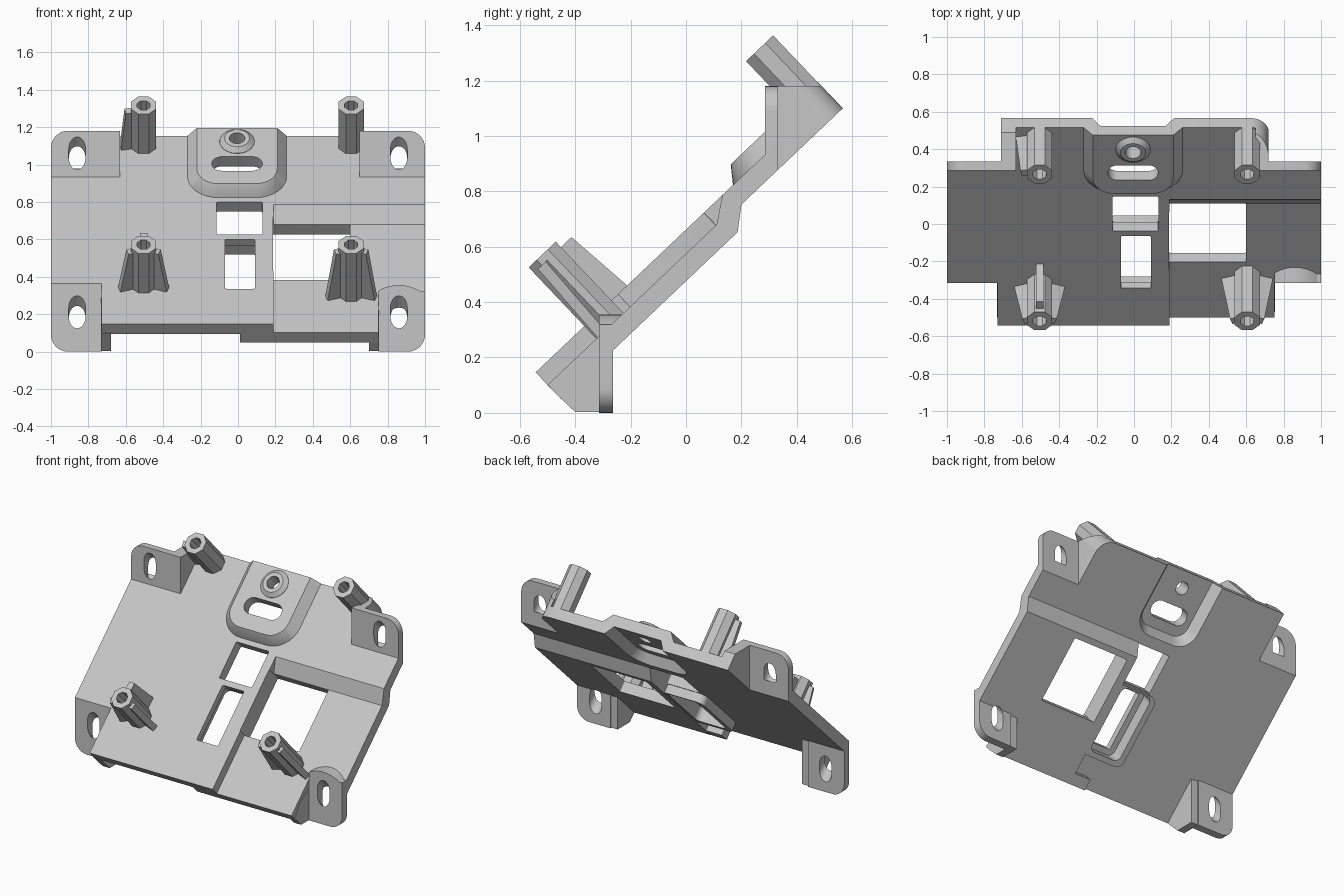
import bpy, bmesh
from math import radians, sin, cos, pi, sqrt
from mathutils import Matrix, Vector

cube = bpy.data.objects.get("Cube")
if cube:
    bpy.data.objects.remove(cube)

grey = bpy.data.materials.new("light grey plastic")
grey.use_nodes = True
COL = (0.56, 0.56, 0.56, 1)
grey.diffuse_color = COL
grey.node_tree.nodes["Principled BSDF"].inputs["Base Color"].default_value = COL

FLAT = Matrix()
TILT = Matrix.Rotation(radians(43.5), 4, 'X')   # local y runs up the slope, z out of it
BACK, FRONT, DROP, TOP, LOW = 0.408, 0.48, 0.063, 1.168, -0.293
MID = -0.005


def loft(name, rings, frame=FLAT):
    """Closed solid through rings of matching 3D points."""
    bm = bmesh.new()
    loops = [[bm.verts.new(frame @ Vector(p)) for p in ring] for ring in rings]
    n = len(loops[0])
    for a, b in zip(loops, loops[1:]):
        for i in range(n):
            j = (i + 1) % n
            bm.faces.new((a[i], a[j], b[j], b[i]))
    bm.faces.new(loops[0])
    bm.faces.new(loops[-1])
    bmesh.ops.recalc_face_normals(bm, faces=bm.faces)
    mesh = bpy.data.meshes.new(name)
    bm.to_mesh(mesh)
    bm.free()
    mesh.materials.append(grey)
    obj = bpy.data.objects.new(name, mesh)
    bpy.context.collection.objects.link(obj)
    return obj


def place(p, t, axis):
    return {'x': (t, p[0], p[1]), 'y': (p[0], t, p[1]), 'z': (p[0], p[1], t)}[axis]


def prism(name, pts, a, b, axis, frame=FLAT):
    return loft(name, [[place(p, t, axis) for p in pts] for t in (a, b)], frame)


def rect(x0, x1, y0, y1, radii=(0, 0, 0, 0)):
    """Rectangle with a radius per corner, anticlockwise from lower left."""
    pts = []
    corners = [(x0, y0, 1, 1), (x1, y0, -1, 1), (x1, y1, -1, -1), (x0, y1, 1, -1)]
    for k, ((x, y, sx, sy), r) in enumerate(zip(corners, radii)):
        if not r:
            pts.append((x, y))
            continue
        for i in range(9):
            a = pi + k * pi / 2 + i * pi / 16
            pts.append((x + sx * r + r * cos(a), y + sy * r + r * sin(a)))
    return pts


def circle(x, y, r, n=32):
    return [(x + r * cos(2 * pi * (i + .5) / n), y + r * sin(2 * pi * (i + .5) / n)) for i in range(n)]


def combine(obj, tool, op='DIFFERENCE', keep=False):
    mod = obj.modifiers.new("bool", 'BOOLEAN')
    mod.operation, mod.solver, mod.object = op, 'EXACT', tool
    bpy.context.view_layer.objects.active = obj
    bpy.ops.object.modifier_apply(modifier=mod.name)
    if not keep:
        bpy.data.objects.remove(tool)


def add(obj, tool):
    combine(obj, tool, 'UNION')


# Sloping plate, oversize until trimmed, with its left half stepped backwards
plate = prism("mounting_plate", rect(LOW - .1, TOP + .1, BACK, FRONT), -1.1, 1.1, 'x', TILT)
step_back = [(LOW - .2, BACK - DROP), (.584, BACK - DROP), (.7, .437), (LOW - .2, .437)]
add(plate, prism("step_back", step_back, 0.13, 1.2, 'x', TILT))
step_front = [(LOW - .3, FRONT - DROP), (.548, FRONT - DROP), (.6815, FRONT + DROP / 2), (LOW - .3, FRONT + DROP / 2)]
combine(plate, prism("step_front", step_front, 0.19, 1.3, 'x', TILT))

# Rim, pocket and foot strip behind the narrow window
add(plate, prism("window_rim", rect(-.15, .16, -.09, .395, (.05, 0, 0, .05)), .35, .43, 'z', TILT))
combine(plate, prism("pocket", rect(-.11, .115, -.055, .385, (.04,) * 4), .3, .436, 'z', TILT))
add(plate, prism("foot_strip", rect(0.01, 0.16, LOW - .25, -.22), BACK - DROP + .001, .43, 'z', TILT))


# Raised centre pad: a rounded, tapered shell open at the top edge
def pad_ring(w, low, r, z, top):
    return [(x, y, z) for x, y in rect(MID - w, MID + w, low, top, (r, r, 0, 0))]


add(plate, loft("pad", [pad_ring(.27, .685, .17, .46, TOP + .05), pad_ring(.265, .69, .165, FRONT + .001, TOP + .05),
                        pad_ring(.215, .735, .115, .54, TOP + .05)], TILT))
combine(plate, loft("pad_hollow", [pad_ring(.24, .705, .145, .38, 1.35), pad_ring(.175, .77, .08, .468, 1.35)], TILT))
add(plate, loft("collar", [[(x, y, z) for x, y in circle(MID, 1.062, r)]
                           for r, z in ((.095, .5), (.093, .542), (.067, .565))], TILT))
combine(plate, prism("pad_hole", circle(MID, 1.062, .042), 0.2, 0.8, 'z', TILT))
combine(plate, prism("pad_slot", rect(-.14, .13, .835, .945, (.054,) * 4), 0.2, 0.8, 'z', TILT))

# Windows
for x0, x1, y0, y1 in ((-.115, .13, .403, .657), (-.07, .09, -.018, .366), (.187, .6, .115, .547)):
    combine(plate, prism("window", rect(x0, x1, y0, y1, (.008,) * 4), 0.2, 0.8, 'z', TILT))

# Trim to the outline, then notch the corners
for x0, x1, y0, y1 in ((-2, 2, TOP, 2), (-2, 2, -2, LOW), (-2, -1, -3, 3), (1, 2, -3, 3)):
    combine(plate, prism("trim", rect(x0, x1, y0, y1), 0.1, 0.9, 'z', TILT))
for x0, x1, y0, y1 in ((-2, -.73, -2, -.315), (.75, 2, -2, -.315), (-2, -.71, .333, 2), (.72, 2, .333, 2)):
    combine(plate, prism("corner_cut", rect(x0, x1, y0, y1), -1, 3, 'z'))

# Ears and legs, each with a gusset, slotted square to the slope
parts = [plate]
for side, name, top_in, top_edge, low_edge in ((-1, "right", .63, .71, .73), (1, "left", .65, .72, .75)):
    def span(a, b):
        return sorted((side * a, side * b))
    x0, x1 = span(top_in, 1)
    ear = prism(name + "_ear", rect(x0, x1, .9, 1.18, (0, 0, .09, 0) if side > 0 else (0, 0, 0, .09)),
                .286, .333, 'y')
    web = [(.29, .9), (.29, 1.18), (.49, 1.18), (.552, 1.113)]
    add(ear, prism("gusset", web, *span(top_in, top_edge), 'x'))
    x0, x1 = span(low_edge, 1)
    leg = prism(name + "_leg", rect(x0, x1, 0, .32, (0, .09, 0, 0) if side > 0 else (.09, 0, 0, 0)),
                -.315, -.263, 'y')
    if side > 0:
        # Arched block running back into the stepped side
        xs = [x0 + (x1 - x0) * i / 16 for i in range(17)]
        arch = [(x, .135 + sqrt(.22 ** 2 - (x - .86) ** 2)) for x in xs]
        block = prism("arch", [(x1, .27), (x0, .27)] + arch, -.315, -.225, 'y')
        under = prism("under", [(-.263, .1), (-.263, .245), (-.1, .395), (0, .1)], .5, 1.2, 'x')
        combine(block, under)
        add(leg, block)
        web = [(-.47, .07), (-.4, .003), (-.27, .003), (-.27, .25), (-.42, .15)]
    else:
        web = [(-.5, .1), (-.4, .003), (-.27, .003), (-.27, .33), (-.45, .165)]
    add(leg, prism("brace", web, *span(low_edge - .05, low_edge + .003), 'x'))
    parts += [ear, leg]
    for part, y in ((ear, .937), (leg, -.083), (plate, -.083)):
        slot = rect(side * .86 - .045, side * .86 + .045, y - .06, y + .06, (.0445,) * 4)
        combine(part, prism("slot", slot, .1, .9, 'z', TILT))

# Rounded top left corner of the plate and its gusset
r = .1
arc = [(.72 - r + r * cos(a * pi / 16), TOP - r + r * sin(a * pi / 16)) for a in range(9)]
corner = prism("corner_round", arc + [(.72 - r, 1.4), (.9, 1.4), (.9, TOP - r)], .3, .75, 'z', TILT)
combine(plate, corner, keep=True)
combine(next(p for p in parts if p.name == "left_ear"), corner)


# Screw posts with blind holes and supporting fins
def post(name, x, y, base, fins):
    obj = prism(name, circle(x, y, .073, 8), base, .772, 'z', TILT)
    for angle, foot, tip in fins:
        frame = TILT @ Matrix.Translation((x, y, 0)) @ Matrix.Rotation(radians(angle), 4, 'Z')
        web = [(0, base + .002), (foot, base + .002), (tip, .745), (0, .745)]
        add(obj, prism("fin", web, -.02, .02, 'y', frame))
    combine(obj, prism("bore", circle(x, y, .038, 8), .55, .9, 'z', TILT))
    return obj


sides = [(-18, .145, .09), (198, .145, .09)]
parts += [post("upper_right_post", -.505, 1.099, .43, [(190, .13, .1)]),
          post("upper_left_post", .605, 1.099, .43, []),
          post("lower_right_post", -.505, .017, .43, sides + [(90, .15, .12)]),
          post("lower_left_post", .605, .017, .37, sides)]

# Smooth the rounded surfaces, keep edges crisp
bpy.ops.object.select_all(action='DESELECT')
for part in parts:
    part.select_set(True)
bpy.context.view_layer.objects.active = plate
bpy.ops.object.shade_smooth_by_angle(angle=radians(25))
